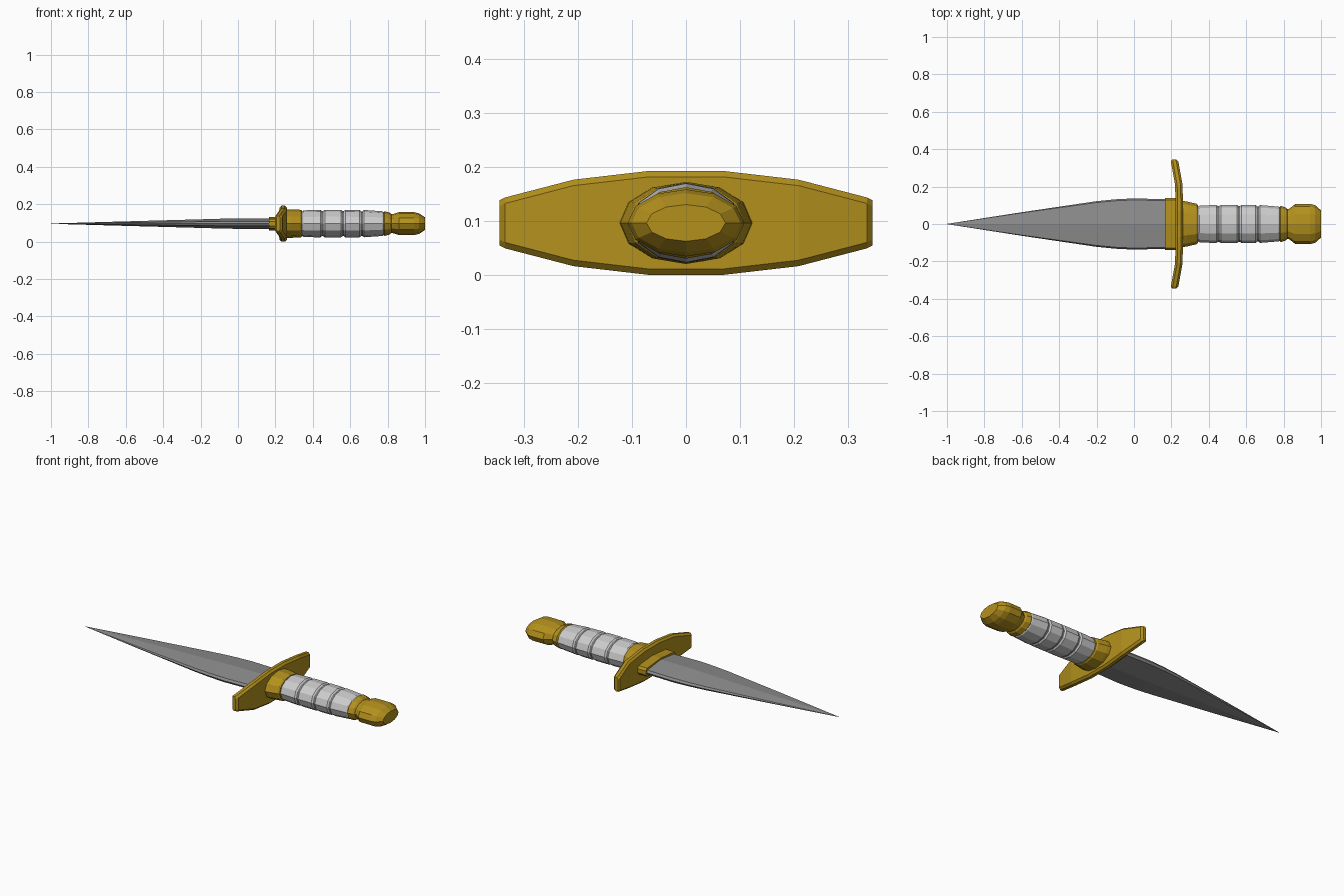
import bpy, bmesh, math

if "Cube" in bpy.data.objects:
    bpy.data.objects.remove(bpy.data.objects["Cube"])

CZ = 0.096  # height of the dagger's long axis


def material(name, rgb):
    m = bpy.data.materials.new(name)
    m.diffuse_color = (*rgb, 1)
    m.use_nodes = True
    m.node_tree.nodes["Principled BSDF"].inputs["Base Color"].default_value = m.diffuse_color
    return m


GOLD = material("gold", (0.45, 0.28, 0.012))
STEEL = material("steel", (0.27, 0.27, 0.27))
WRAP = material("pale_wrap", (0.62, 0.62, 0.62))


def loft(name, rings, mat):
    """Skin a closed solid through rings of equal point count."""
    bm = bmesh.new()
    loops = [[bm.verts.new(p) for p in r] for r in rings]
    n = len(loops[0])
    for a, b in zip(loops, loops[1:]):
        for i in range(n):
            j = (i + 1) % n
            bm.faces.new((a[i], a[j], b[j], b[i]))
    bm.faces.new(loops[0])
    bm.faces.new(loops[-1])
    bmesh.ops.remove_doubles(bm, verts=bm.verts, dist=1e-5)
    bmesh.ops.recalc_face_normals(bm, faces=bm.faces)
    me = bpy.data.meshes.new(name)
    bm.to_mesh(me)
    bm.free()
    me.materials.append(mat)
    ob = bpy.data.objects.new(name, me)
    bpy.context.collection.objects.link(ob)
    return ob


def oval(x, ry, rz, n=12):
    return [(x, ry * math.sin(math.tau * i / n), CZ + rz * math.cos(math.tau * i / n))
            for i in range(n)]


def turned(name, stations, mat):
    return loft(name, [oval(*s) for s in stations], mat)


def blade_ring(x, w, t):
    e = 0.45 * t
    half = [(0, t), (0.94 * w, e), (w, 0), (0.94 * w, -e)]
    pts = half + [(-y, -z) for y, z in half]
    return [(x, y, CZ + z) for y, z in pts]


# Blade: ridged diamond section with a ground edge
loft("blade", [blade_ring(*s) for s in [
    (-1.0, 0.0008, 0.0008), (-0.6, 0.063, 0.012), (-0.2, 0.122, 0.023),
    (-0.1, 0.132, 0.026), (0.0, 0.137, 0.028), (0.18, 0.132, 0.028)]], STEEL)

# Collar holding the blade root
collar = [(0, 0.036), (0.128, 0.025), (0.138, 0.012), (0.138, -0.012), (0.128, -0.025)]
collar += [(0, -0.036)] + [(-y, z) for y, z in collar[:0:-1]]
loft("blade_collar", [[(x, y, CZ + z) for y, z in collar] for x in (0.165, 0.235)], GOLD)


# Guard: chamfered plate, swept towards the blade at both tips
def guard_ring(y, h, cx, t):
    quarter = [(t, h - 0.011), (t * 0.45, h)]
    pts = quarter + [(-x, z) for x, z in quarter[::-1]]
    pts += [(-x, -z) for x, z in pts]
    return [(cx + x, y, CZ + z) for x, z in pts]


half_guard = [(0.07, 0.096, 0.242, 0.02), (0.208, 0.08, 0.24, 0.02),
              (0.335, 0.047, 0.217, 0.02), (0.345, 0.042, 0.215, 0.01)]
stations = [(-y, *r) for y, *r in half_guard[::-1]] + half_guard
loft("guard", [guard_ring(*s) for s in stations], GOLD)

# Ferrule between guard and grip
turned("ferrule", [(0.245, 0.124, 0.076), (0.28, 0.121, 0.076),
                   (0.335, 0.108, 0.074), (0.342, 0.1, 0.069)], GOLD)

# Grip: four rounded bands separated by shallow grooves
edges = [0.338, 0.452, 0.562, 0.662, 0.785]
sizes = [(0.098, 0.071), (0.102, 0.074), (0.102, 0.074), (0.101, 0.073), (0.093, 0.066)]
grip = []
for i in range(4):
    a, b = edges[i], edges[i + 1]
    (ya, za), (yb, zb) = sizes[i], sizes[i + 1]
    grip += [(a + 0.003, ya - 0.007, za - 0.007), (a + 0.012, ya, za),
             (b - 0.012, yb, zb), (b - 0.003, yb - 0.007, zb - 0.007)]
turned("grip", grip, WRAP)

# Pommel: neck ring flowing into a faceted knob
turned("pommel", [(0.778, 0.09, 0.06), (0.784, 0.097, 0.066), (0.812, 0.088, 0.058),
                  (0.82, 0.079, 0.05), (0.832, 0.083, 0.052), (0.862, 0.107, 0.062),
                  (0.94, 0.108, 0.062), (0.968, 0.101, 0.055), (1.0, 0.073, 0.034)], GOLD)
